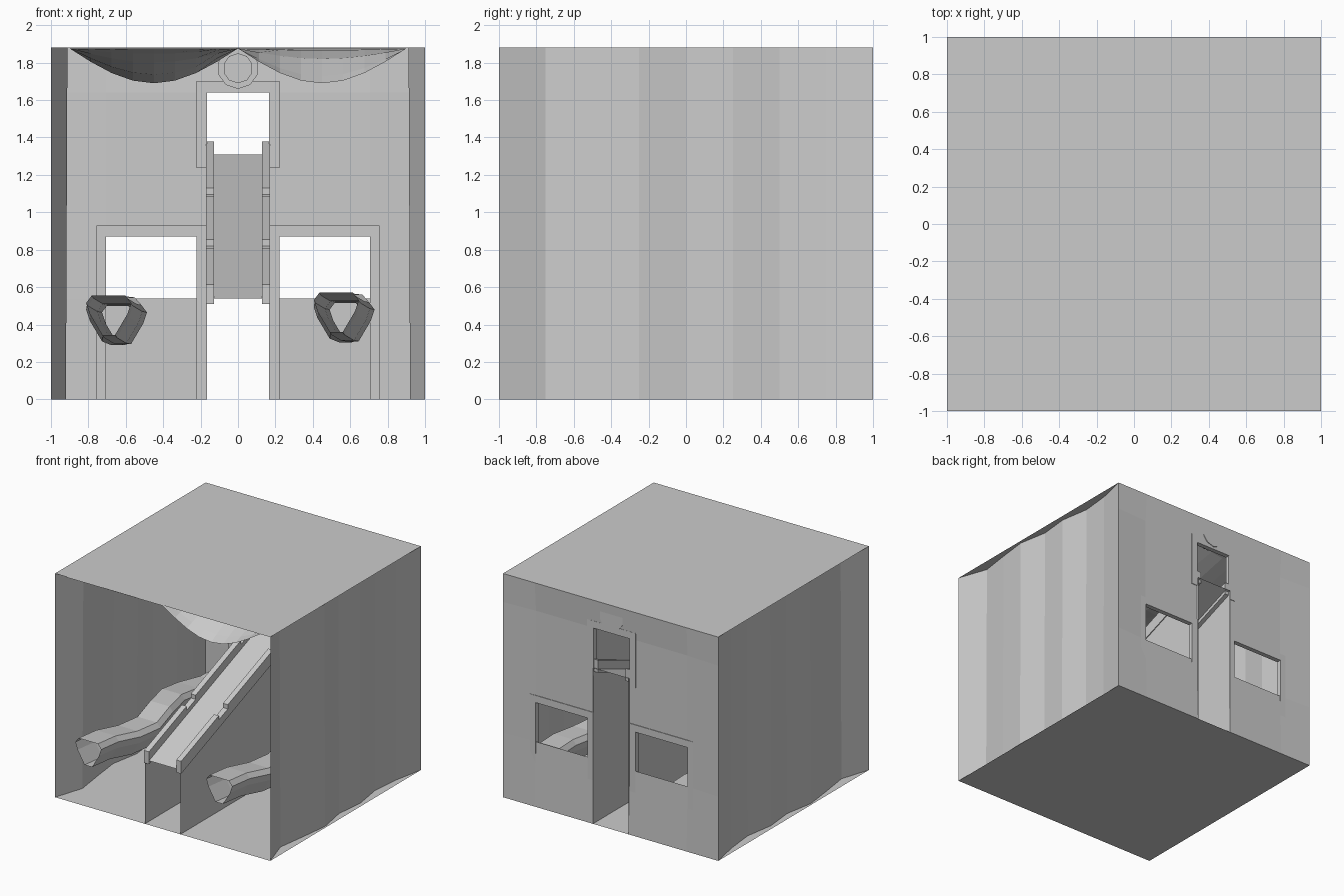
import bpy, bmesh, math
from mathutils import Matrix

if "Cube" in bpy.data.objects:
    bpy.data.objects.remove(bpy.data.objects["Cube"])

H = 1.88


def add_mesh(name, verts, faces):
    me = bpy.data.meshes.new(name)
    me.from_pydata(verts, [], faces)
    me.update()
    ob = bpy.data.objects.new(name, me)
    bpy.context.collection.objects.link(ob)
    return ob


def grid(name, us, vs, f, keep=lambda i, j: True):
    """Sheet of quads over two coordinate lists; keep() leaves openings."""
    n = len(vs)
    verts = [f(u, v) for u in us for v in vs]
    faces = [(i*n+j, (i+1)*n+j, (i+1)*n+j+1, i*n+j+1)
             for i in range(len(us)-1) for j in range(n-1) if keep(i, j)]
    return add_mesh(name, verts, faces)


def box(name, lo, hi, shear=0.0):
    """Box between two corners; shear lifts z along y from y = -1."""
    bm = bmesh.new()
    bmesh.ops.create_cube(bm, size=1)
    for v in bm.verts:
        for k in range(3):
            v.co[k] = lo[k] + (v.co[k] + .5) * (hi[k] - lo[k])
        v.co.z += shear * (v.co.y + 1)
    me = bpy.data.meshes.new(name)
    bm.to_mesh(me)
    bm.free()
    ob = bpy.data.objects.new(name, me)
    bpy.context.collection.objects.link(ob)
    return ob


def interp(table, t):
    """Piecewise linear lookup, t in -1..1 over evenly spaced values."""
    p = (t + 1) / 2 * (len(table) - 1)
    i = min(int(p), len(table) - 2)
    return table[i] + (table[i+1] - table[i]) * (p - i)


# floor and roof sheets
for name, z in (("floor", 0), ("roof", H)):
    grid(name, [-1, 1], [-1, 1], lambda x, y: (x, y, z))

# rippled side walls
ripple = [1, .92, .955, .985, .94, .965, .925, .95, 1]
ys = [-1 + .25*i for i in range(9)]
for side, label in ((-1, "left"), (1, "right")):
    grid(label + "_wall", ys, [0, H],
         lambda y, z: (side * (interp(ripple, y) - (.008 if z and abs(y) < 1 else 0)), y, z))

# back wall with a tall centre opening and two windows
xs = [-1, -.705, -.22, -.165, .165, .22, .705, 1]
zs = [0, .54, .87, 1.64, H]
grid("back_wall", xs, zs,
     lambda x, z: (x, .985 if .5 < z < 1.8 and abs(x) < 1 else 1, z),
     lambda i, j: not ((i == 3 and j < 3) or (i in (1, 5) and j == 1)))

# opening frames
y0, y1 = .95, .99
for s, label in ((-1, "left"), (1, "right")):
    def bar(name, xa, xb, za, zb):
        a, b = sorted((s*xa, s*xb))
        box(label + name, (a, y0, za), (b, y1, zb))
    bar("_window_outer_post", .705, .757, 0, .93)
    bar("_window_inner_post", .167, .222, 0, .87)
    bar("_window_lintel", .167, .705, .87, .93)
    bar("_door_post", .167, .225, 1.24, 1.64)
box("door_lintel", (-.225, y0, 1.64), (.225, y1, 1.70))

# round fitting over the door: stepped disc
bm = bmesh.new()
for r1, r2, d, y in ((.11, .11, .08, .955), (.08, .08, .04, .895)):
    bmesh.ops.create_cone(bm, cap_ends=True, segments=10, radius1=r1, radius2=r2, depth=d,
                          matrix=Matrix.Translation((0, y, 1.77)) @ Matrix.Rotation(math.pi/2, 4, 'X'))
me = bpy.data.meshes.new("round_fitting")
bm.to_mesh(me)
bm.free()
bpy.context.collection.objects.link(bpy.data.objects.new("round_fitting", me))

# sagging ceiling: left side dips inside, right side dips at the front edge
left_y = [0, .05, .15, .4, .75, 1, .8, .4, 0]
right_y = [1, .8, .3, .05, 0, 0, 0, 0, 0]
cy = [-1, -.93, -.75, -.5, -.25, .1, .4, .7, .985]
cx = [.1125*i for i in range(9)]
for s, table, label in ((-1, left_y, "left"), (1, right_y, "right")):
    grid(label + "_ceiling_bulge", cx, range(9),
         lambda x, k: (s*x, cy[k], H - .004 - .186 * table[k] * math.sin(math.pi * x/.9)))

# central ramp: sloping bed, side panels and stepped rails
slope = .385
grid("ramp_bed", [-.165, .165], [-1, 1], lambda x, y: (x, y, .54 + slope*(y+1)))
for s, label in ((-1, "left"), (1, "right")):
    a, b = sorted((s*.127, s*.172))
    add_mesh(label + "_ramp_panel",
             [(s*.165, -1, 0), (s*.165, 1, 0), (s*.165, 1, 1.31), (s*.165, -1, .54)], [(0, 1, 2, 3)])
    box(label + "_ramp_rail", (a, -1, .51), (b, .985, .58), slope)
    for i, (ya, yb) in enumerate(((-1, -.5), (-.38, .22), (.34, .985))):
        box(f"{label}_rail_cap_{i}", (a, ya, .58), (b, yb, .615), slope)

# two winding low-poly tubes running front to back, open at both ends
section = [(-.12, .06), (-.09, .1), (.09, .1), (.12, .06),
           (.1, 0), (.035, -.11), (-.035, -.11), (-.1, 0)]
wind = [-.04, -.03, .02, .045, .01, -.035, -.04, .01, .04, .03]
rise = [.025, .01, -.02, -.025, .015, .02, -.01, -.03, -.02, -.02]
for cx0, cz0, label in ((-.652, .43, "left"), (.565, .445, "right")):
    n, rings = len(section), len(wind)
    verts = [(cx0 + wind[i] + px, -1 + 1.985*i/(rings-1), cz0 + rise[i] + pz)
             for i in range(rings) for px, pz in section]
    faces = [(i*n+j, i*n+(j+1) % n, (i+1)*n+(j+1) % n, (i+1)*n+j)
             for i in range(rings-1) for j in range(n)]
    add_mesh(label + "_winding_tube", verts, faces)
